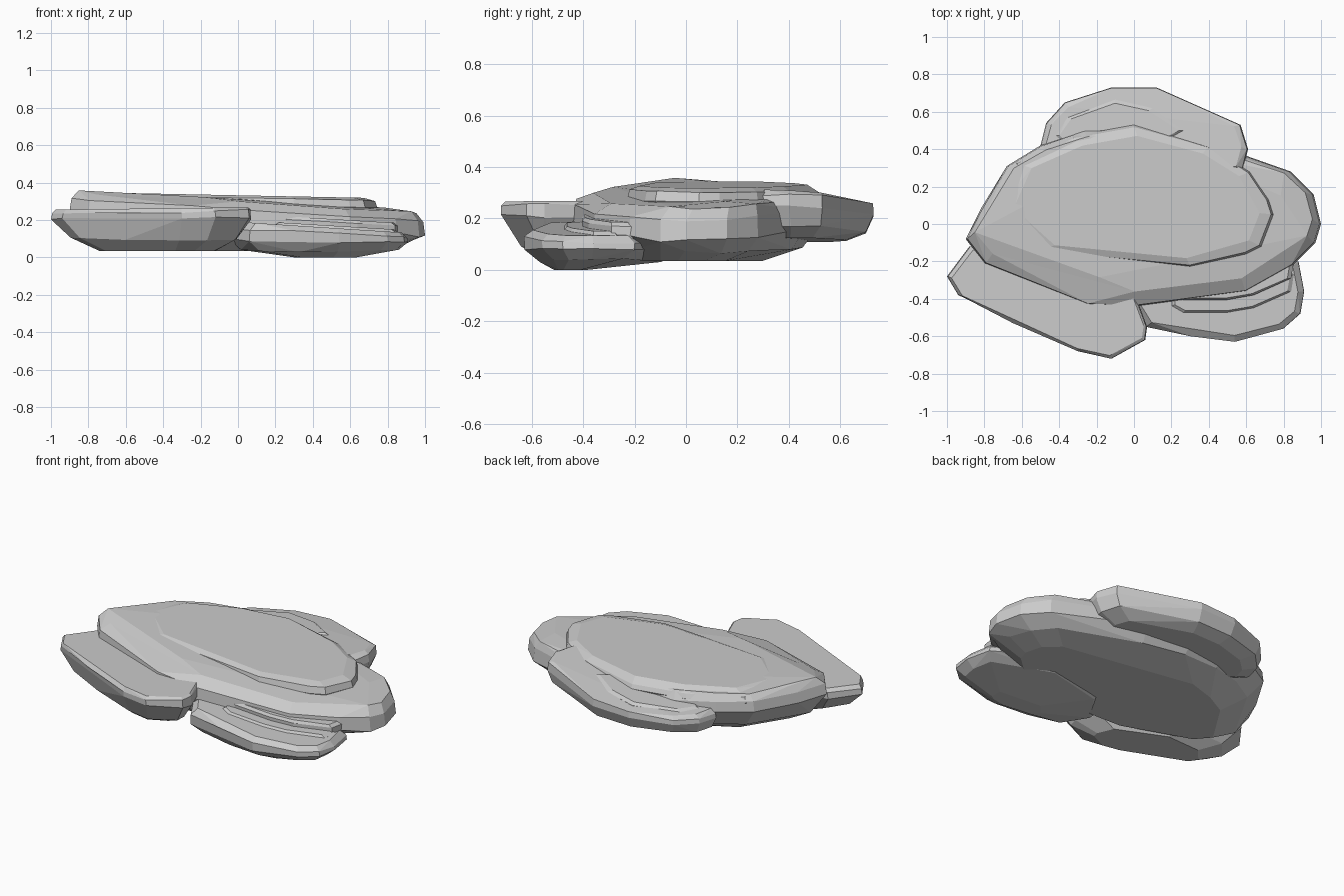
import bpy, bmesh, math, random

random.seed(4)


def slab(name, outline, rings, jitter=0.006):
    """Faceted stone: hull of scaled outline rings.
    Each ring = (scale x, scale y, z at x=0 y=0, slope in x, slope in y, shift in y)."""
    n = len(outline)
    cx = sum(p[0] for p in outline) / n
    cy = sum(p[1] for p in outline) / n
    bm = bmesh.new()
    for i, (sx, sy, z0, tx, ty, dy) in enumerate(rings):
        for x, y in outline:
            px, py = cx + (x - cx) * sx, cy + (y - cy) * sy + dy
            inner = 0 < i < len(rings) - 1
            dz = random.uniform(-jitter, jitter) if inner else 0
            bm.verts.new((px, py, z0 + tx * px + ty * py + dz))
    res = bmesh.ops.convex_hull(bm, input=bm.verts)
    junk = {v for v in res["geom_interior"] if isinstance(v, bmesh.types.BMVert)}
    junk |= {v for v in bm.verts if not v.link_faces}
    bmesh.ops.delete(bm, geom=list(junk), context='VERTS')
    bmesh.ops.dissolve_limit(bm, angle_limit=math.radians(6),
                             verts=bm.verts, edges=bm.edges)
    bmesh.ops.recalc_face_normals(bm, faces=bm.faces)
    me = bpy.data.meshes.new(name)
    bm.to_mesh(me)
    bm.free()
    ob = bpy.data.objects.new(name, me)
    bpy.context.collection.objects.link(ob)
    return ob


# Large central stone, high on the left and sloping to the right
slab("main_stone",
     [(-0.9, -0.08), (-0.8, -0.21), (-0.44, -0.33), (-0.25, -0.43), (0, -0.44),
      (0.6, -0.36), (0.85, -0.22), (0.97, -0.1), (1.0, 0), (0.96, 0.16),
      (0.84, 0.28), (0.6, 0.36), (0.3, 0.47), (0, 0.52), (-0.27, 0.5),
      (-0.5, 0.42), (-0.68, 0.31), (-0.82, 0.08)],
     [(0.74, 0.66, 0.035, 0, 0, -0.05),
      (0.89, 0.88, 0.095, -0.03, 0, -0.01),
      (1, 1, 0.185, -0.07, 0, 0),
      (0.99, 0.99, 0.255, -0.06, 0, 0),
      (0.95, 0.88, 0.297, -0.06, 0, 0.02),
      (0.8, 0.74, 0.312, -0.058, 0, 0.02)], 0.01)

# Thin cap layer that breaks out of the main stone on the right
slab("top_layer",
     [(-0.75, 0.08), (-0.5, -0.15), (-0.08, -0.21), (0.3, -0.23), (0.6, -0.16),
      (0.68, -0.12), (0.745, 0.05), (0.72, 0.13), (0.62, 0.28), (0.4, 0.42),
      (0, 0.53), (-0.33, 0.47), (-0.64, 0.33)],
     [(0.95, 0.95, 0.23, -0.02, 0, 0),
      (1, 1, 0.275, -0.015, 0, 0),
      (0.98, 0.97, 0.315, -0.015, -0.02, 0),
      (0.88, 0.86, 0.332, -0.02, 0, 0)], 0.003)

# Front left stone with a flat top and undercut sides
slab("front_left_stone",
     [(-1, -0.28), (-0.88, -0.12), (-0.5, -0.1), (0, -0.36), (0.03, -0.44),
      (0.07, -0.55), (0.06, -0.62), (-0.12, -0.72), (-0.3, -0.68),
      (-0.65, -0.53), (-0.94, -0.38)],
     [(0.58, 0.5, 0.035, 0, 0, 0.03),
      (0.83, 0.76, 0.1, 0, 0, 0.01),
      (1, 1, 0.21, 0.0, 0, 0),
      (0.99, 1, 0.25, 0.01, 0, 0),
      (0.96, 0.94, 0.267, 0.012, 0, 0)], 0.01)

# Back stone, tilting down to the left and to the rear
slab("back_stone",
     [(-0.5, 0.42), (-0.47, 0.54), (-0.37, 0.65), (-0.12, 0.73), (0.12, 0.73),
      (0.57, 0.53), (0.61, 0.4), (0.58, 0.28), (0, 0.2), (-0.4, 0.3)],
     [(0.78, 0.66, 0.115, 0.02, 0, -0.02),
      (0.95, 0.88, 0.15, 0.03, 0, 0),
      (1, 1, 0.215, 0.05, 0, 0),
      (0.99, 0.99, 0.25, 0.07, 0, 0),
      (0.94, 0.86, 0.295, 0.06, -0.05, 0)])

# Thin broken layer on the back stone
slab("back_layer",
     [(-0.43, 0.47), (-0.36, 0.57), (-0.1, 0.665), (0.1, 0.62), (0.28, 0.5),
      (0, 0.35), (-0.3, 0.35)],
     [(1, 1, 0.25, 0.06, 0, 0),
      (1, 1, 0.285, 0.06, -0.04, 0),
      (0.9, 0.88, 0.3, 0.06, -0.04, 0)], 0.002)

# Front right stone, the lowest of the group, running well under the main stone
slab("front_right_stone",
     [(-0.05, -0.36), (0.06, -0.55), (0.3, -0.6), (0.54, -0.63), (0.8, -0.56),
      (0.89, -0.48), (0.91, -0.36), (0.88, -0.2), (0.5, 0.0), (0.1, -0.1)],
     [(0.35, 0.24, 0.0, 0, 0, -0.07),
      (0.88, 0.75, 0.033, 0.005, 0, 0),
      (1, 0.99, 0.095, -0.02, 0, 0),
      (0.99, 1, 0.15, -0.045, 0, 0),
      (0.92, 0.86, 0.19, -0.065, 0, 0)], 0.008)

# Stacked thin layers on the front right stone
for i, (shift, z) in enumerate([(0, 0.2), (0.07, 0.235)]):
    slab(f"front_right_layer_{i + 1}",
         [(0.2, -0.44 + shift), (0.26, -0.475 + shift), (0.5, -0.475 + shift),
          (0.64, -0.45 + shift), (0.84, -0.36 + shift), (0.855, -0.27 + shift),
          (0.5, -0.15), (0.2, -0.2)],
         [(1, 0.97, z - 0.06, -0.06, 0, 0),
          (1, 1, z - 0.015, -0.06, 0, 0),
          (0.94, 0.9, z, -0.06, 0, 0)], 0.002)
